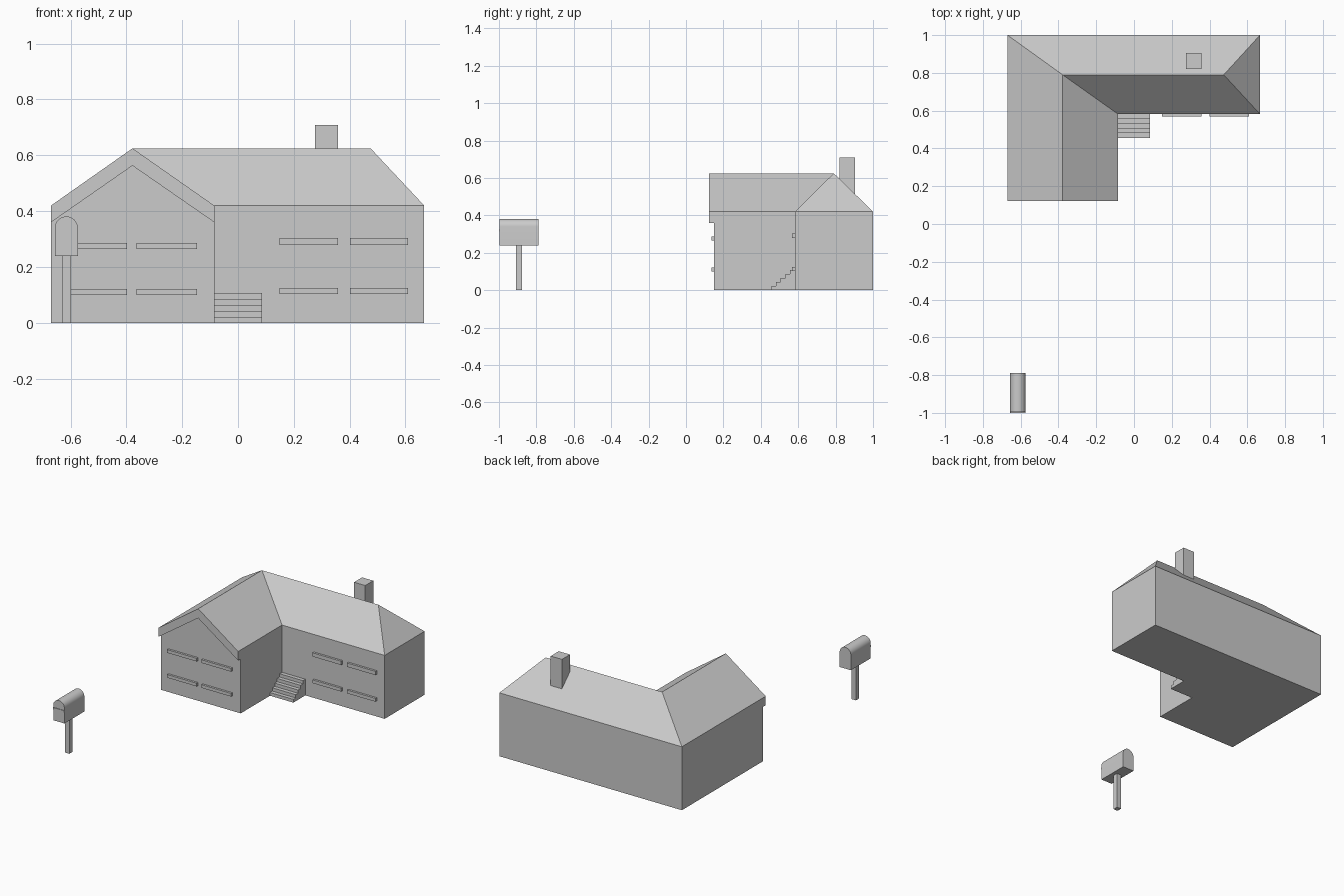
import bpy, math

if "Cube" in bpy.data.objects:
    bpy.data.objects.remove(bpy.data.objects["Cube"])


def mesh_obj(name, verts, faces):
    me = bpy.data.meshes.new(name)
    me.from_pydata(verts, [], faces)
    me.update()
    ob = bpy.data.objects.new(name, me)
    bpy.context.collection.objects.link(ob)
    return ob


def extrude(name, profile, a, b, axis):
    """Extrude a closed (u, z) profile from a to b along x or y (profile anticlockwise)."""
    place = (lambda u, z, d: (d, u, z)) if axis == 'x' else (lambda u, z, d: (u, d, z))
    n = len(profile)
    verts = [place(u, z, d) for d in (a, b) for u, z in profile]
    faces = [tuple(range(n)), tuple(range(2 * n - 1, n - 1, -1))]
    faces += [(i, n + i, n + (i + 1) % n, (i + 1) % n) for i in range(n)]
    if axis == 'x':
        faces = [f[::-1] for f in faces]
    return mesh_obj(name, verts, faces)


def box(name, x0, x1, y0, y1, z0, z1):
    return extrude(name, [(x0, z0), (x1, z0), (x1, z1), (x0, z1)], y0, y1, 'y')


# Key dimensions
XL, XR, XW, XM = -0.67, 0.667, -0.085, -0.378   # left, right, wing side, wing ridge
YF, YM, YB, YR = 0.15, 0.582, 1.0, 0.79         # wing front, main front, back, ridge
EAVE, RIDGE, HIP = 0.42, 0.625, 0.475

# House shell: L-shaped walls with hipped roof and front gable
foot = [(XL, YF), (XW, YF), (XW, YM), (XR, YM), (XR, YB), (XL, YB)]
verts = [(x, y, z) for z in (0, EAVE) for x, y in foot]
verts += [(XM, YF, RIDGE), (XM, YR, RIDGE), (HIP, YR, RIDGE)]   # 12, 13, 14
walls = [(i, i + 1, i + 7, i + 6) for i in range(1, 5)]
walls += [(5, 0, 6, 11), (0, 1, 7, 12, 6), (5, 4, 3, 2, 1, 0)]
roof = [(6, 12, 13, 11), (7, 8, 13, 12), (8, 9, 14, 13), (9, 10, 14), (10, 11, 13, 14)]
mesh_obj("house_shell", verts, walls + roof)

# Thick gable overhang
extrude("gable_overhang",
        [(XL, EAVE - 0.06), (XM, RIDGE - 0.062), (XW, EAVE - 0.06),
         (XW, EAVE), (XM, RIDGE), (XL, EAVE)], 0.123, YF, 'y')

# Chimney
box("chimney", 0.276, 0.358, 0.82, 0.904, 0.48, 0.709)

# Window ledges on the wing and the main front
for wall, y, spans, levels in (
        ("wing", YF, ((-0.615, -0.398), (-0.364, -0.147)), ((0.10, 0.121), (0.265, 0.286))),
        ("main", YM, ((0.149, 0.358), (0.401, 0.609)), ((0.103, 0.125), (0.279, 0.304)))):
    for x0, x1 in spans:
        for z0, z1 in levels:
            box(wall + "_window_ledge", x0, x1, y - 0.014, y, z0, z1)

# Entrance steps
n, y0, rise = 5, 0.456, 0.107 / 5
run = (YM - y0) / n
prof = [(YM, 0), (YM, rise * n)]
for i in range(n - 1, -1, -1):
    prof += [(y0 + run * i, rise * (i + 1)), (y0 + run * i, rise * i)]
extrude("entrance_steps", prof[::-1], XW, 0.086, 'x')
bpy.context.view_layer.objects.active = bpy.data.objects["entrance_steps"]

# Mailbox: arched body, door lip and post
cx, r = -0.615, 0.041
arch = [(cx - r, 0.24), (cx + r, 0.24)]
arch += [(cx + r * math.cos(math.pi * i / 16), 0.34 + r * math.sin(math.pi * i / 16))
         for i in range(17)]
body = extrude("mailbox_body", arch, -0.996, -0.788, 'y')
box("mailbox_lip", cx - r, cx + r, -1.0, -0.996, 0.313, 0.326)
box("mailbox_post", cx - 0.016, cx + 0.016, -0.91, -0.877, 0, 0.24)
bpy.ops.object.select_all(action='DESELECT')
body.select_set(True)
bpy.context.view_layer.objects.active = body
bpy.ops.object.shade_smooth_by_angle(angle=math.radians(30))

# Consistent outward normals
import bmesh
for ob in bpy.data.objects:
    bm = bmesh.new()
    bm.from_mesh(ob.data)
    bmesh.ops.recalc_face_normals(bm, faces=bm.faces)
    bm.to_mesh(ob.data)
    bm.free()
